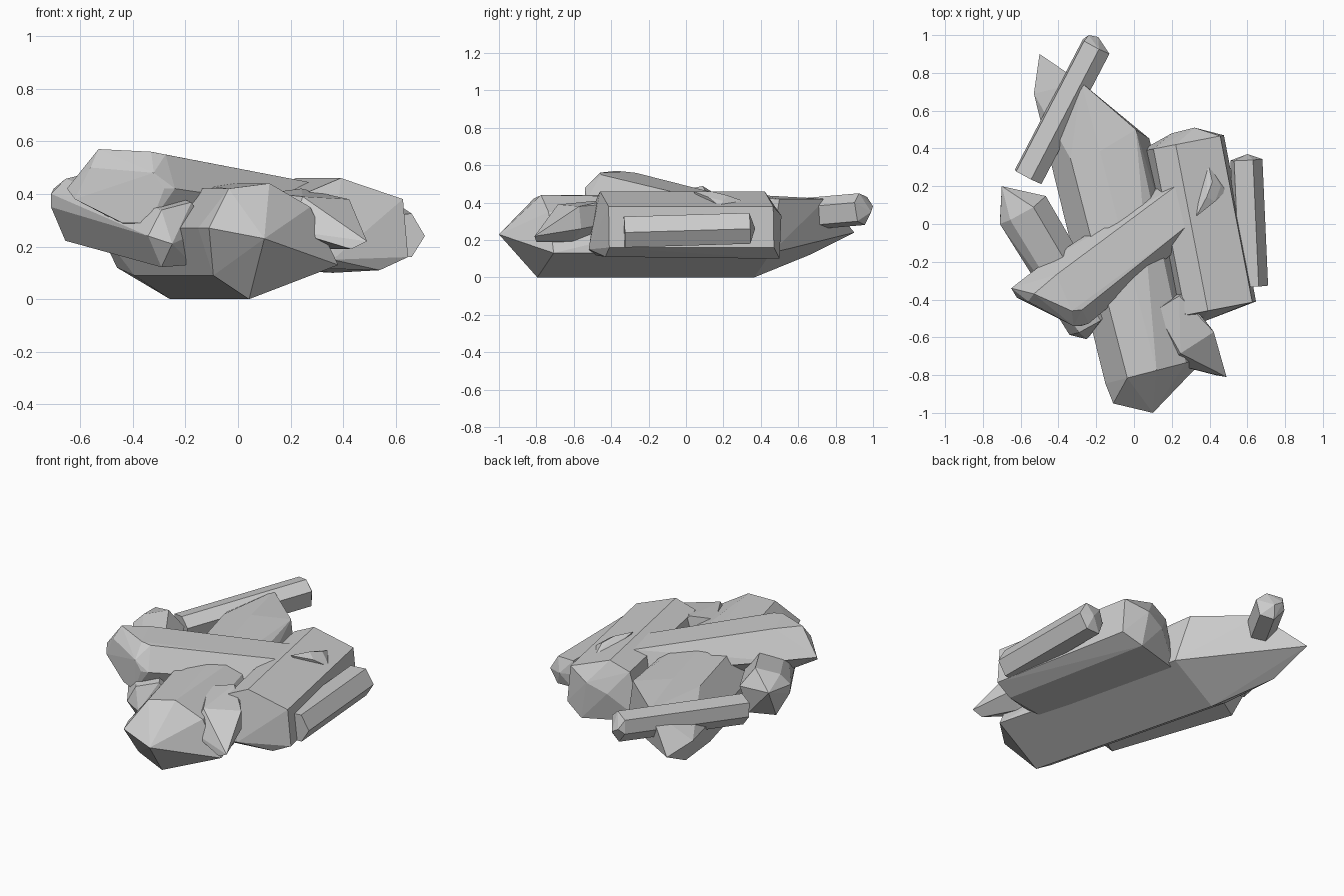
import bpy
import bmesh
from math import radians
from mathutils import Vector

default_cube = bpy.data.objects.get("Cube")
if default_cube:
    bpy.data.objects.remove(default_cube, do_unlink=True)

# Single stone colour
stone = bpy.data.materials.new("grey stone")
stone.use_nodes = True
stone_colour = (0.6, 0.6, 0.6, 1)
stone.diffuse_color = stone_colour
stone.node_tree.nodes["Principled BSDF"].inputs["Base Color"].default_value = stone_colour


def crystal(name, start, end, profile, tips=(), taper=1.0):
    """Sweep a (side, up) profile from start to end and close it over the pointed tips."""
    start, end = Vector(start), Vector(end)
    along = (end - start).normalized()
    side = along.cross(Vector((0, 0, 1))).normalized()
    up = side.cross(along)

    mesh_builder = bmesh.new()
    for centre, scale in ((start, 1.0), (end, taper)):
        for across, height in profile:
            mesh_builder.verts.new(centre + (side * across + up * height) * scale)
    for tip in tips:
        mesh_builder.verts.new(tip)

    # Wrap the points in flat facets and drop whatever falls inside
    hull = bmesh.ops.convex_hull(mesh_builder, input=mesh_builder.verts[:])
    inside = {v for v in hull["geom_interior"] + hull["geom_unused"]
              if isinstance(v, bmesh.types.BMVert)}
    bmesh.ops.delete(mesh_builder, geom=list(inside), context="VERTS")
    bmesh.ops.dissolve_limit(mesh_builder, angle_limit=radians(3),
                             verts=mesh_builder.verts[:], edges=mesh_builder.edges[:])
    bmesh.ops.recalc_face_normals(mesh_builder, faces=mesh_builder.faces[:])

    mesh = bpy.data.meshes.new(name)
    mesh_builder.to_mesh(mesh)
    mesh_builder.free()
    mesh.materials.append(stone)
    shape = bpy.data.objects.new(name, mesh)
    bpy.context.collection.objects.link(shape)
    return shape


# Long keel crystal lying at the bottom of the cluster
crystal("base_crystal", (.1, -.78, .22), (-.2, .38, .22),
        [(-.06, -.22), (.29, -.09), (.18, .13), (.02, .22), (-.14, .2), (-.26, .05), (-.2, -.13)],
        tips=[(.1, -1, .23), (-.11, -.95, .27), (.01, .5, .42),
              (-.28, .75, .42), (-.5, .9, .24), (-.53, .69, .27), (-.46, .66, .12)])

# Broad block on the left flank
crystal("left_block_crystal", (.44, -.45, .28), (.27, .43, .28),
        [(-.05, .18), (.19, .1), (.21, -.12), (.1, -.17), (-.25, -.16), (-.17, .13)],
        tips=[(.36, -.52, .15), (.32, .51, .33), (.2, .48, .28), (.36, .5, .1)])

# Slim rod beside the block
crystal("left_rod_crystal", (.63, -.33, .24), (.6, .34, .26),
        [(.08, 0), (.03, .085), (-.07, .08), (-.09, 0), (-.06, -.08), (.03, -.08)],
        tips=[(.6, .37, .26)])

# Large crystal lying diagonally across the top
crystal("top_crystal", (-.37, -.35, .42), (.2, .07, .34),
        [(-.09, .14), (.14, .13), (.22, 0), (.12, -.14), (-.08, -.14), (-.18, -.02)],
        tips=[(-.65, -.34, .42), (-.53, -.37, .57), (-.33, -.46, .56),
              (-.56, -.41, .5), (-.32, -.54, .48), (-.62, -.39, .38),
              (-.44, -.48, .29), (-.33, -.53, .29), (-.28, -.54, .42),
              (.22, .2, .44), (.28, 0, .43)], taper=.8)

# Crystal on the right flank passing under the top one
crystal("right_crystal", (-.23, -.52, .24), (-.59, .08, .35),
        [(.13, .03), (.05, .13), (-.08, .1), (-.13, 0), (-.06, -.12), (.08, -.11)],
        tips=[(-.25, -.61, .21), (-.7, .2, .42), (-.71, 0, .4)], taper=1.08)

# Thin rod at the back
crystal("back_rod_crystal", (-.56, .25, .31), (-.2, .94, .37),
        [(.08, .03), (.02, .08), (-.07, .06), (-.08, -.02), (-.02, -.09), (.06, -.07)],
        tips=[(-.24, 1, .38), (-.19, .99, .35)])

# Pointed shard at the front
crystal("front_shard", (.3, -.64, .31), (.16, -.42, .34),
        [(.14, .07), (-.07, .08), (-.13, -.03), (.04, -.12), (.14, -.05)],
        tips=[(.49, -.81, .22), (.43, -.8, .19), (.2, -.74, .26), (.24, -.38, .42)], taper=.8)

# Small spike breaking through the block
crystal("small_spike", (.38, .13, .4), (.41, .21, .38),
        [(.05, .03), (0, .06), (-.04, .03), (0, -.06)],
        tips=[(.33, .04, .46), (.39, .33, .4), (.49, .18, .38)])
